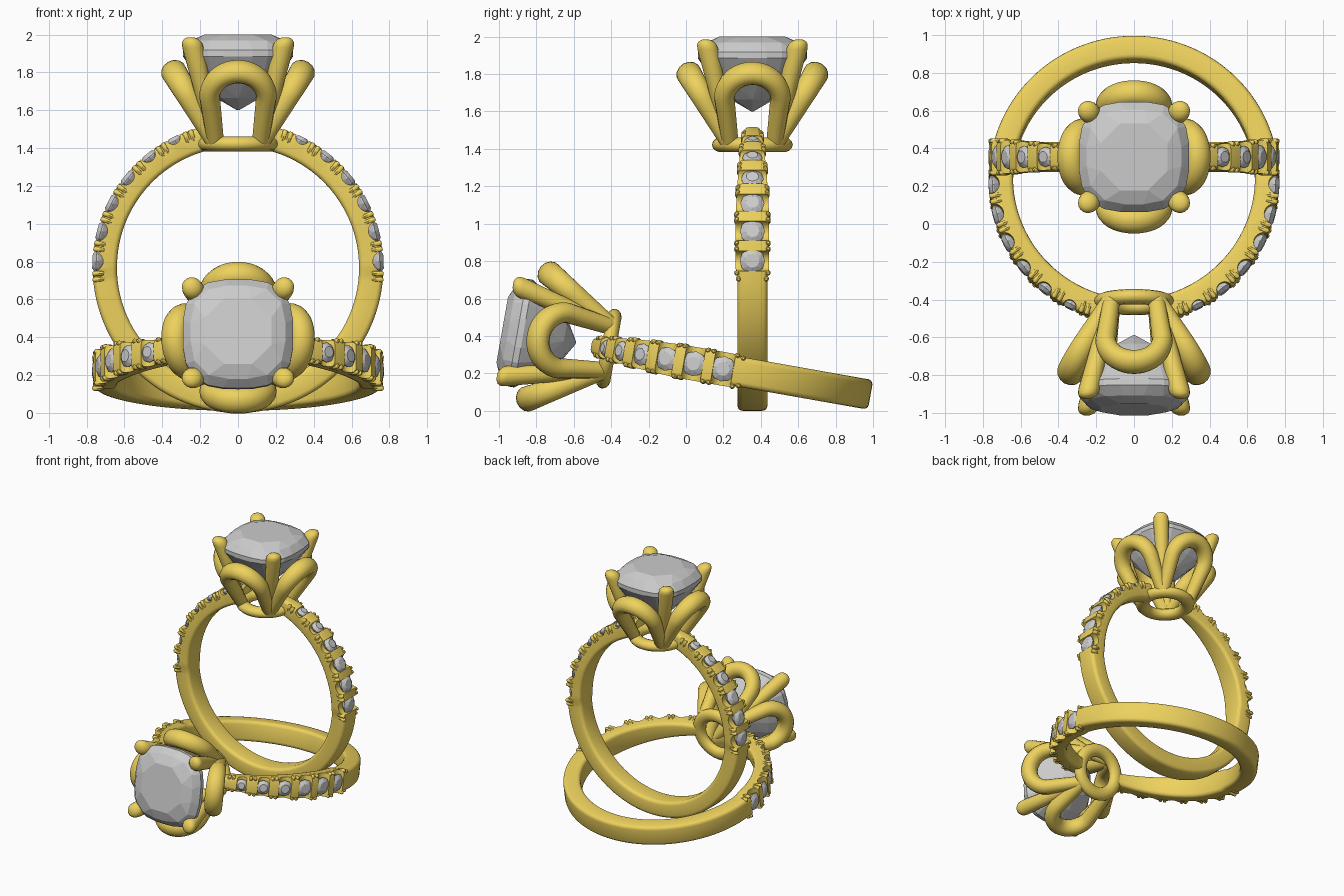
import bpy, bmesh
from math import sin, cos, pi, radians, degrees, asin
from mathutils import Vector, Matrix

if "Cube" in bpy.data.objects:
    bpy.data.objects.remove(bpy.data.objects["Cube"])

gold = bpy.data.materials.new("gold")
gold.diffuse_color = (0.85, 0.64, 0.11, 1)
gold.use_nodes = True
gold.node_tree.nodes["Principled BSDF"].inputs["Base Color"].default_value = gold.diffuse_color

R_OUT, R_IN = 0.768, 0.64
CZ = R_OUT                      # ring rests on its local origin
TURN = lambda n: [2 * pi * i / n for i in range(n)]


def loft(bm, rings, closed=False):
    vs = [[bm.verts.new(p) for p in r] for r in rings]
    n = len(vs[0])
    for a, b in zip(vs, vs[1:] + (vs[:1] if closed else [])):
        for i in range(n):
            j = (i + 1) % n
            bm.faces.new((a[i], a[j], b[j], b[i]))
    if not closed:
        bm.faces.new(vs[0])
        bm.faces.new(vs[-1])


def finish(name, bm, mat=None, smooth=True):
    bmesh.ops.recalc_face_normals(bm, faces=bm.faces[:])
    me = bpy.data.meshes.new(name)
    bm.to_mesh(me)
    bm.free()
    ob = bpy.data.objects.new(name, me)
    bpy.context.collection.objects.link(ob)
    if mat:
        me.materials.append(mat)
    if smooth:
        shade(ob)
    return ob


def shade(ob):
    bpy.ops.object.select_all(action='DESELECT')
    ob.select_set(True)
    bpy.context.view_layer.objects.active = ob
    bpy.ops.object.shade_smooth_by_angle(angle=radians(40))


def hull(bm, pts):
    vs = [bm.verts.new(p) for p in pts]
    res = bmesh.ops.convex_hull(bm, input=vs)
    junk = [v for v in res["geom_interior"] if isinstance(v, bmesh.types.BMVert)]
    bmesh.ops.delete(bm, geom=junk, context='VERTS')


def half_width(a):
    e = degrees(asin(sin(a)))
    if e < -3:
        return 0.08
    return 0.09 - 0.045 * max(0, (e - 20) / 57) ** 1.3


def on_ring(a, r, y):
    return Vector((cos(a) * r, y, CZ + sin(a) * r))


# band: rounded rectangle swept around, open under the head
bm = bmesh.new()
rings = []
mid, ht = (R_OUT + R_IN) / 2, (R_OUT - R_IN) / 2
for i in range(113):
    a = radians(77 - 334 * i / 112)
    w, c = half_width(a), 0.026
    ring = []
    for q in range(4):
        for s in range(4):
            t = pi / 2 * (q + s / 3)
            sx = 1 if q in (0, 3) else -1
            sy = 1 if q in (0, 1) else -1
            ring.append(on_ring(a, mid + sy * (ht - c) + c * sin(t), sx * (w - c) + c * cos(t)))
    rings.append(ring)
loft(bm, rings)
band = finish("band", bm, gold, False)

# small stones, the scallops cut for them, and the beads that hold them
stones, cuts, beads = bmesh.new(), bmesh.new(), bmesh.new()


def side_angle(deg, side):
    return radians(deg if side > 0 else 180 - deg)


for side in (1, -1):
    for k in range(6):
        a = side_angle(2.5 + 12.2 * k, side)
        size = 0.068 - 0.0009 * k * k
        tang = Vector((-sin(a), 0, cos(a)))
        pts = []
        for f, h, off in ((0.55, 0.002, 0), (1, -0.018, 0.5), (0.98, -0.025, 0.5), (0.65, -0.05, 0), (0.1, -0.062, 0)):
            for t in TURN(10):
                t += off * pi / 5
                pts.append(on_ring(a, R_OUT + h, size * f * sin(t)) + tang * size * f * cos(t))
        hull(stones, pts)
        c = on_ring(a, R_OUT, 0)
        loft(cuts, [[c + Vector((cos(t) * size * 0.8, y, sin(t) * size * 0.8)) for t in TURN(20)]
                    for y in (-0.2, 0.2)])
    for k in range(7):
        for d in (-1.2, 1.2):
            a = side_angle(2.5 + 12.2 * (k - 0.5) + d, side)
            tang = Vector((-sin(a), 0, cos(a)))
            for sy in (1, -1):
                y = sy * (half_width(a) - 0.006)
                loft(beads, [[on_ring(a, R_OUT + h, y + b * sin(t)) + tang * b * cos(t) for t in TURN(8)]
                             for h, b in ((-0.06, 0.008), (-0.045, 0.014), (-0.006, 0.014), (0.003, 0.007))])
small_stones = finish("small_stones", stones, None, False)
stone_beads = finish("stone_beads", beads, gold)
cutter = finish("scallop_cutter", cuts, None, False)
cutter.hide_render = True
mod = band.modifiers.new("scallops", 'BOOLEAN')
mod.operation, mod.solver, mod.object = 'DIFFERENCE', 'EXACT', cutter
bpy.context.view_layer.objects.active = band
bpy.ops.object.modifier_apply(modifier=mod.name)
bpy.data.objects.remove(cutter)
shade(band)

# collar under the head
bm = bmesh.new()
loft(bm, [[Vector((cos(a) * (0.166 + 0.05 * cos(t)), sin(a) * (0.166 + 0.05 * cos(t)), 1.422 + 0.04 * sin(t)))
           for t in TURN(14)] for a in TURN(48)], True)
collar = finish("collar", bm, gold)

# four arched petals leaning outward
path = [(0.12 + 0.03 * i / 5, 0.265 * i / 5) for i in range(5)]
path += [(0.15 * cos(pi * i / 20), 0.265 + 0.155 * sin(pi * i / 20)) for i in range(21)]
path += [(-u, v) for u, v in path[4::-1]]
slope, inward = Vector((0, 0.5, 0.866)), Vector((0, -0.866, 0.5))
U = Vector((1, 0, 0))
rings = []
for i, (u, v) in enumerate(path):
    p, q = path[max(i - 1, 0)], path[min(i + 1, len(path) - 1)]
    d = Vector((q[0] - p[0], q[1] - p[1])).normalized()
    side = U * d.y - slope * d.x
    c = Vector((0, 0.13, 1.44)) + U * u + slope * v
    f = v / 0.42
    rings.append([c + side * (0.045 + 0.015 * f) * cos(t) + inward * (0.045 + 0.024 * f) * sin(t)
                  for t in TURN(14)])
bm = bmesh.new()
for k in range(4):
    m = Matrix.Rotation(k * pi / 2, 3, 'Z')
    loft(bm, [[m @ p for p in r] for r in rings])
petals = finish("petals", bm, gold)

# four claws at the stone corners
bm = bmesh.new()
for sx in (1, -1):
    for sy in (1, -1):
        rings = []
        for f, r in ((0, 0.036), (0.5, 0.048), (0.9, 0.057), (0.95, 0.053), (0.98, 0.041), (1, 0.018)):
            o = 0.125 + 0.125 * f
            rings.append([Vector((sx * o + r * cos(t), sy * o + r * sin(t), 1.44 + 0.545 * f)) for t in TURN(18)])
        loft(bm, rings)
claws = finish("claws", bm, gold)

# cushion-cut centre stone
pts = []
for f, z, n, off in ((0.62, 2.0, 8, 0.5), (0.86, 1.968, 16, 0.5), (1, 1.918, 24, 0), (1, 1.885, 24, 0),
                     (0.72, 1.765, 16, 0.5), (0.4, 1.665, 8, 0), (0.02, 1.6, 4, 0)):
    for t in TURN(n):
        t += off * 2 * pi / n
        k = 0.292 * f / (abs(cos(t)) ** 3 + abs(sin(t)) ** 3) ** (1 / 3)
        pts.append((k * cos(t), k * sin(t), z))
bm = bmesh.new()
hull(bm, pts)
centre_stone = finish("centre_stone", bm, None, False)

# standing ring, and a linked copy lying against it
standing = Matrix.Translation((0, 0.355, 0))
lying = Matrix.Translation((0, 0.987, 0.085)) @ Matrix.Rotation(radians(80), 4, 'X')
for ob in (band, small_stones, stone_beads, collar, petals, claws, centre_stone):
    twin = ob.copy()
    bpy.context.collection.objects.link(twin)
    twin.name = "lying_" + ob.name
    twin.matrix_world = lying
    ob.name = "standing_" + ob.name
    ob.matrix_world = standing
